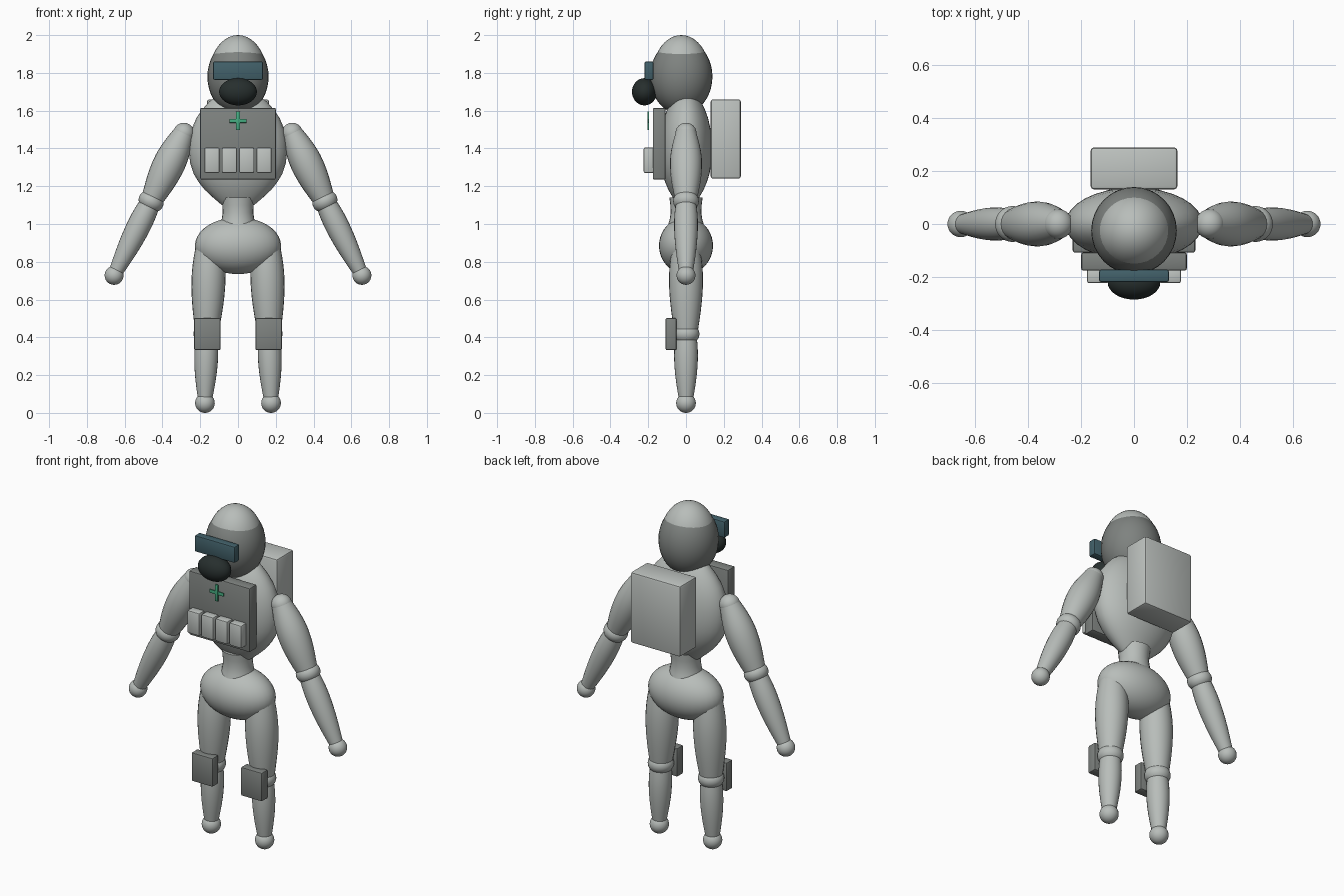
import bpy, bmesh, math
from mathutils import Vector, Matrix

if "Cube" in bpy.data.objects:
    bpy.data.objects.remove(bpy.data.objects["Cube"])


def material(name, rgb):
    m = bpy.data.materials.new(name)
    m.diffuse_color = (*rgb, 1)
    m.use_nodes = True
    m.node_tree.nodes["Principled BSDF"].inputs["Base Color"].default_value = m.diffuse_color
    return m


LIGHT = material("pale grey", (0.48, 0.51, 0.49))
PACK = material("light pack grey", (0.52, 0.55, 0.53))
DARK = material("dark grey", (0.21, 0.225, 0.215))
GLASS = material("visor teal", (0.055, 0.12, 0.145))
BLACK = material("mask black", (0.02, 0.028, 0.027))
GREEN = material("cross green", (0.06, 0.42, 0.22))


def finish(name, bm, mat, angle=50):
    bmesh.ops.recalc_face_normals(bm, faces=bm.faces[:])
    me = bpy.data.meshes.new(name)
    bm.to_mesh(me)
    bm.free()
    me.materials.append(mat)
    ob = bpy.data.objects.new(name, me)
    bpy.context.collection.objects.link(ob)
    bpy.ops.object.select_all(action='DESELECT')
    ob.select_set(True)
    bpy.context.view_layer.objects.active = ob
    bpy.ops.object.shade_smooth_by_angle(angle=math.radians(angle))
    return ob


def axis_matrix(direction):
    return Vector(direction).to_track_quat('Z', 'Y').to_matrix().to_4x4()


def ellipsoid(name, centre, radii, mat, axis=(0, 0, 1)):
    bm = bmesh.new()
    bmesh.ops.create_uvsphere(bm, u_segments=32, v_segments=20, radius=1)
    bm.transform(Matrix.Translation(centre) @ axis_matrix(axis)
                 @ Matrix.Diagonal((*radii, 1)))
    return finish(name, bm, mat)


def box(name, lo, hi, mat, bevel=0.008):
    lo, hi = Vector(lo), Vector(hi)
    bm = bmesh.new()
    bmesh.ops.create_cube(bm, size=1)
    bm.transform(Matrix.Translation((lo + hi) / 2)
                 @ Matrix.Diagonal((*(hi - lo), 1)))
    if bevel:
        bmesh.ops.bevel(bm, geom=bm.edges[:], offset=bevel, segments=2,
                        profile=0.5, affect='EDGES')
    return finish(name, bm, mat, 35)


def spindle(name, p0, p1, profile, mat, depth=1.0, n=24):
    """Turned body along p0-p1; profile is (fraction, radius) pairs."""
    p0, p1 = Vector(p0), Vector(p1)
    bm = bmesh.new()
    rings = []
    for t, r in profile:
        z = t * (p1 - p0).length
        rings.append([bm.verts.new((r * math.cos(2 * math.pi * i / n),
                                    r * depth * math.sin(2 * math.pi * i / n), z))
                      for i in range(n)])
    for a, b in zip(rings, rings[1:]):
        for i in range(n):
            j = (i + 1) % n
            bm.faces.new((a[i], a[j], b[j], b[i]))
    bm.faces.new(rings[0])
    bm.faces.new(rings[-1])
    bm.transform(Matrix.Translation(p0) @ axis_matrix(p1 - p0))
    return finish(name, bm, mat)


def bulge(r0, peak, r1, at=0.4, steps=12):
    """Muscle profile rising from r0 to peak and falling to r1."""
    out = []
    for i in range(steps + 1):
        t = i / steps
        u = t / at if t < at else (1 - t) / (1 - at)
        base = r0 if t < at else r1
        out.append((t, base + (peak - base) * math.sin(u * math.pi / 2)))
    return out


# Torso, waist and pelvis
spindle("torso", (0, 0, 1.08), (0, 0, 1.68),
        [(0, .055), (.04, .09), (.1, .132), (.17, .177), (.24, .21), (.31, .235),
         (.4, .253), (.5, .26), (.6, .258), (.7, .246), (.8, .221), (.88, .188),
         (.95, .15), (1, .11)], LIGHT, depth=0.53, n=32)
spindle("waist", (0, 0, 0.98), (0, 0, 1.14),
        [(0, .1), (.25, .087), (.5, .081), (.75, .083), (1, .088)], LIGHT)
ellipsoid("pelvis", (0, 0, .885), (.228, .143, .15), LIGHT)

# Head: pale crown inside a darker hood
ellipsoid("head", (0, -.025, 1.8), (.15, .15, .2), LIGHT)
ellipsoid("hood", (0, -.025, 1.78), (.162, .165, .2), DARK)
ellipsoid("face_mask", (0, -.22, 1.7), (.1, .066, .072), BLACK)
box("visor", (-.132, -.22, 1.763), (.132, -.172, 1.86), GLASS)

# Chest gear
box("chest_plate", (-.2, -.176, 1.235), (.2, -.108, 1.615), DARK)
for i in range(4):
    x = (i - 1.5) * .092
    box(f"pouch_{i + 1}", (x - .04, -.224, 1.27), (x + .04, -.17, 1.405), PACK)
box("cross_upright", (-.01, -.204, 1.497), (.01, -.195, 1.595), GREEN, .002)
box("cross_bar", (-.046, -.203, 1.536), (.046, -.196, 1.556), GREEN, .002)
box("backpack", (-.164, .131, 1.24), (.164, .29, 1.66), PACK, .012)

# Limbs, repeated on both sides
for s, side in ((-1, "left"), (1, "right")):
    shoulder = Vector((s * .287, 0, 1.48))
    elbow = Vector((s * .46, 0, 1.12))
    hand = Vector((s * .656, 0, .728))
    ellipsoid(f"shoulder_{side}", shoulder, (.056,) * 3, LIGHT)
    spindle(f"upper_arm_{side}", shoulder, elbow, bulge(.056, .085, .055, .45), LIGHT)
    ellipsoid(f"elbow_{side}", elbow, (.068, .068, .056), LIGHT, hand - shoulder)
    spindle(f"forearm_{side}", elbow, hand, bulge(.053, .063, .034, .3), LIGHT)
    ellipsoid(f"hand_{side}", hand, (.05,) * 3, LIGHT)

    hip = Vector((s * .15, 0, .9))
    knee = Vector((s * .165, 0, .418))
    foot = Vector((s * .175, 0, .052))
    spindle(f"thigh_{side}", hip, knee, bulge(.07, .09, .06, .4), LIGHT)
    ellipsoid(f"knee_{side}", knee, (.071, .071, .058), LIGHT)
    spindle(f"shin_{side}", knee, foot, bulge(.055, .063, .034, .3), LIGHT)
    ellipsoid(f"foot_{side}", foot, (.052,) * 3, LIGHT)
    box(f"knee_pad_{side}", (s * .162 - .07, -.108, .332),
        (s * .162 + .07, -.05, .502), DARK)
